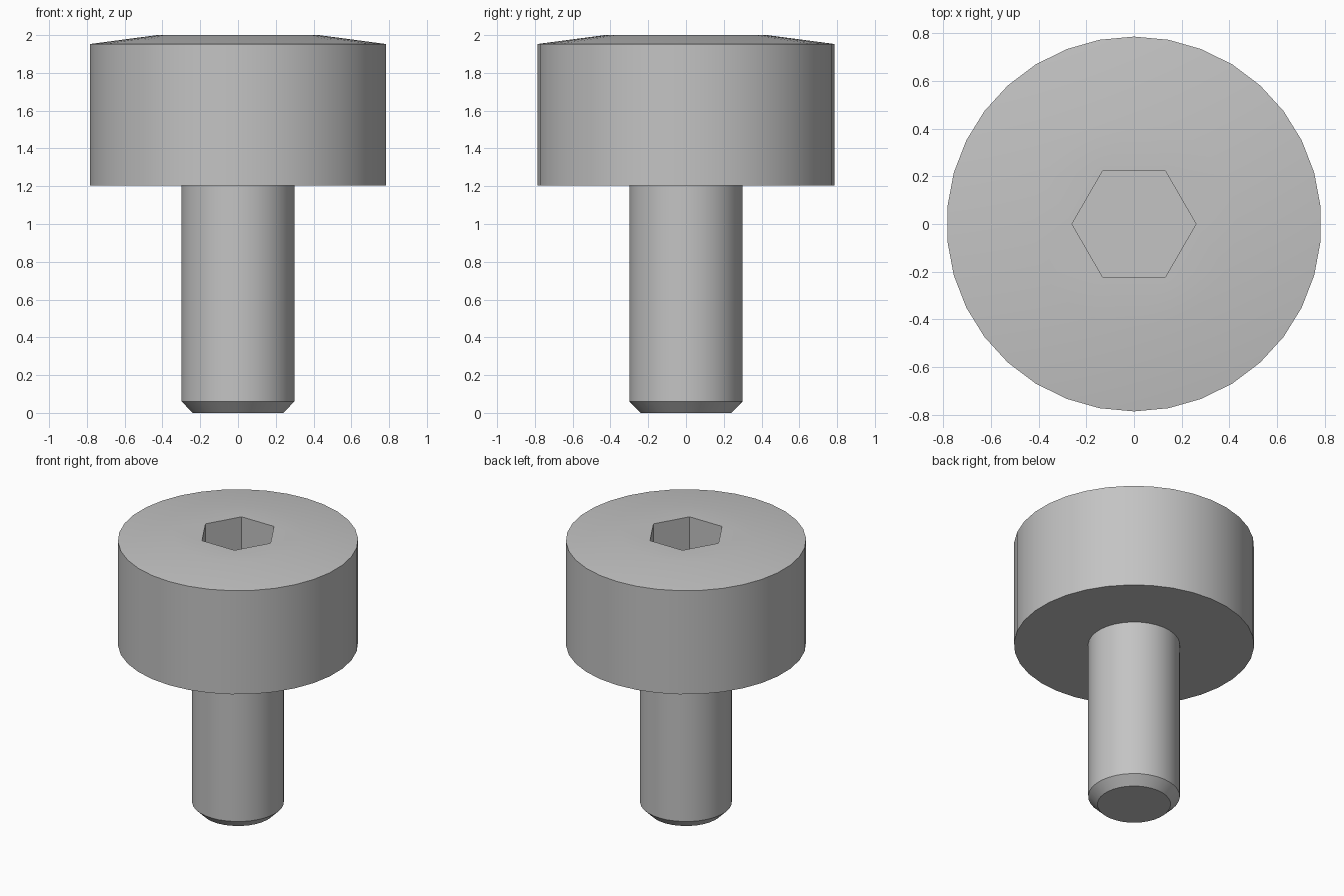
import bpy
import bmesh
from math import cos, sin, pi, tau

cube = bpy.data.objects.get("Cube")
if cube:
    bpy.data.objects.remove(cube, do_unlink=True)

SIDES = 34

steel = bpy.data.materials.new("grey steel")
steel.use_nodes = True
steel.diffuse_color = (0.55, 0.55, 0.55, 1)
steel.node_tree.nodes["Principled BSDF"].inputs["Base Color"].default_value = steel.diffuse_color


def ring(bm, radius, z, sides, start):
    return [bm.verts.new((radius * cos(start + i * tau / sides),
                          radius * sin(start + i * tau / sides), z))
            for i in range(sides)]


def skin(bm, rings):
    """Join each ring to the next with quads."""
    for low, high in zip(rings, rings[1:]):
        n = len(low)
        for i in range(n):
            j = (i + 1) % n
            bm.faces.new((low[i], low[j], high[j], high[i]))


def loop_edges(bm, loop):
    edges = []
    for a, b in zip(loop, loop[1:] + loop[:1]):
        edges.append(bm.edges.get((a, b)) or bm.edges.new((a, b)))
    return edges


def turned(bm, profile):
    rings = [ring(bm, r, z, SIDES, pi / 2) for r, z in profile]
    skin(bm, rings)
    return rings


def finish(bm, name):
    mesh = bpy.data.meshes.new(name)
    bm.to_mesh(mesh)
    bm.free()
    mesh.materials.append(steel)
    obj = bpy.data.objects.new(name, mesh)
    bpy.context.collection.objects.link(obj)
    bpy.ops.object.select_all(action='DESELECT')
    obj.select_set(True)
    bpy.context.view_layer.objects.active = obj
    bpy.ops.object.shade_smooth_by_angle(angle=pi / 6)


# Head: flat underside, straight wall, shallow conical top
bm = bmesh.new()
rings = turned(bm, [(0.3, 1.205), (0.786, 1.205), (0.786, 1.953), (0.43, 2.0)])

# Hexagonal socket sunk into the head
rim = ring(bm, 0.26, 2.0, 6, 0)
floor = ring(bm, 0.26, 1.6, 6, 0)
skin(bm, [floor, rim][::-1])
bm.faces.new(floor)
bmesh.ops.triangle_fill(bm, use_beauty=True, normal=(0, 0, 1),
                        edges=loop_edges(bm, rings[-1]) + loop_edges(bm, rim))
for face in bm.faces:
    face.normal_update()
    # The flat annulus faces up
    if all(v.co.z > 1.99 for v in face.verts) and face.normal.z < 0:
        face.normal_flip()
finish(bm, "head")

# Shank: plain cylinder with a chamfered tip
bm = bmesh.new()
rings = turned(bm, [(0.24, 0.0), (0.3, 0.06), (0.3, 1.205)])
bm.faces.new(rings[0][::-1])
finish(bm, "shank")
